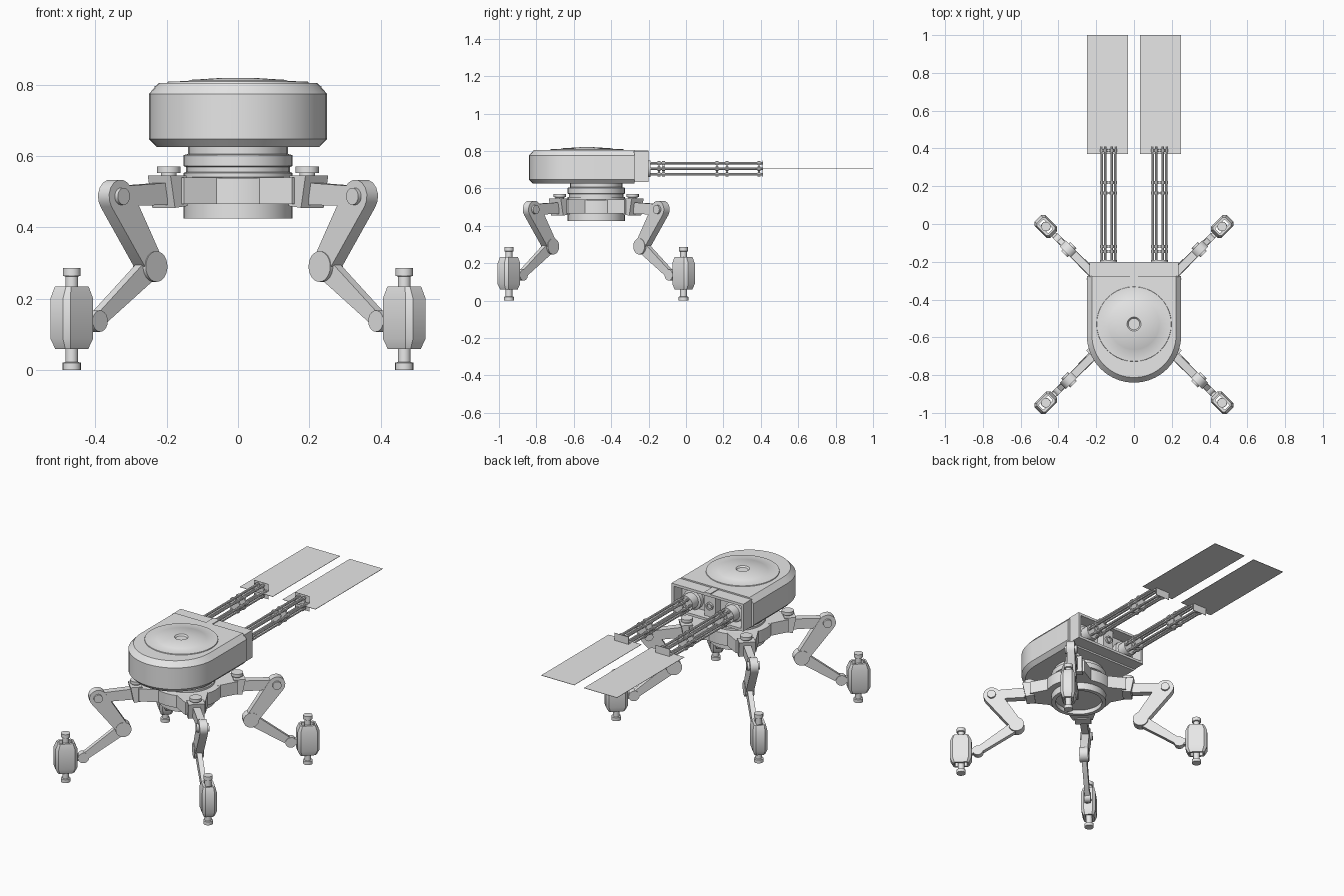
import bpy, bmesh, math
from mathutils import Matrix, Vector

if "Cube" in bpy.data.objects:
    bpy.data.objects.remove(bpy.data.objects["Cube"])

GREY = bpy.data.materials.new("light_grey")
GREY.diffuse_color = (0.8, 0.8, 0.8, 1)
GREY.use_nodes = True
GREY.node_tree.nodes["Principled BSDF"].inputs["Base Color"].default_value = GREY.diffuse_color
HUB_Y = -0.48
I = Matrix.Identity(4)


def loft(name, rings, m=I, closed=False):
    """Skin a list of equal-length rings; cap the ends unless closed on itself."""
    bm = bmesh.new()
    vs = [[bm.verts.new(m @ Vector(p)) for p in ring] for ring in rings]
    n = len(vs[0])
    pairs = list(zip(vs, vs[1:]))
    if closed:
        pairs.append((vs[-1], vs[0]))
    else:
        bm.faces.new(vs[0])
        bm.faces.new(vs[-1])
    for a, b in pairs:
        for i in range(n):
            j = (i + 1) % n
            bm.faces.new((a[i], a[j], b[j], b[i]))
    bmesh.ops.recalc_face_normals(bm, faces=bm.faces)
    me = bpy.data.meshes.new(name)
    bm.to_mesh(me)
    bm.free()
    me.materials.append(GREY)
    ob = bpy.data.objects.new(name, me)
    bpy.context.collection.objects.link(ob)
    return ob


def circle(r, z, n):
    return [(r * math.cos(2 * math.pi * i / n), r * math.sin(2 * math.pi * i / n), z)
            for i in range(n)]


def lathe(name, profile, m=I, n=32, closed=False):
    return loft(name, [circle(r, z, n) for r, z in profile], m, closed)


def along_y(x, y, z):
    """Local z becomes world +y."""
    return Matrix.Translation((x, y, z)) @ Matrix.Rotation(-math.pi / 2, 4, 'X')


def box(name, x0, x1, y0, y1, z0, z1):
    return loft(name, [[(x0, y0, z), (x1, y0, z), (x1, y1, z), (x0, y1, z)] for z in (z0, z1)])


def slab(name, pts, h, m):
    """Extrude an (x, z) outline from y = -h to y = h."""
    return loft(name, [[(x, y, z) for x, z in pts] for y in (-h, h)], m)


def capsule(p, rp, q, rq, n=8):
    """Outline around two circles of different size."""
    dx, dz = q[0] - p[0], q[1] - p[1]
    a, b = math.atan2(dz, dx), math.acos((rp - rq) / math.hypot(dx, dz))
    out = []
    for c, r, s, e in ((q, rq, a - b, a + b), (p, rp, a + b, a + 2 * math.pi - b)):
        for i in range(n + 1):
            t = s + (e - s) * i / n
            out.append((c[0] + r * math.cos(t), c[1] + r * math.sin(t)))
    return out


# Turret shell: rounded front, flat rear, chamfered rims
def shell_ring(inset, z):
    r = 0.25 - inset
    arc = [(r * math.cos(t), -0.59 + r * math.sin(t), z)
           for t in (math.pi + math.pi * i / 20 for i in range(21))]
    return arc + [(r, -0.275, z), (-r, -0.275, z)]


loft("turret_shell", [shell_ring(i, z) for i, z in
                      ((0.022, 0.625), (0, 0.648), (0, 0.775), (0.027, 0.805))])
lathe("roof_disc", [(0.2, 0.8), (0.197, 0.809), (0.14, 0.811), (0.135, 0.814),
                    (0.037, 0.82), (0.03, 0.812)], Matrix.Translation((0, -0.53, 0)), 40)

# Open rear housing with a central divider
def frame_ring(x, y, z0, z1):
    return [(-x, y, z0), (x, y, z0), (x, y, z1), (-x, y, z1)]


loft("rear_housing", [frame_ring(0.235, -0.28, 0.635, 0.797), frame_ring(0.235, -0.2, 0.635, 0.797),
                      frame_ring(0.22, -0.2, 0.65, 0.782), frame_ring(0.22, -0.28, 0.65, 0.782)],
     closed=True)
box("rear_divider", -0.035, 0.035, -0.28, -0.225, 0.65, 0.782)
box("rear_roof_rib", -0.02, 0.02, -0.275, -0.2, 0.79, 0.802)
lathe("rear_port", [(0.022, 0), (0.022, 0.012), (0.014, 0.012), (0.014, 0.004)],
      along_y(0, -0.225, 0.715), 16)

# Gun pair: six barrels each, clamps, muzzle plates
for s in (-1, 1):
    x, z = s * 0.135, 0.705
    side = "left" if s < 0 else "right"
    lathe("gun_mount_" + side, [(0.058, 0), (0.058, 0.03), (0.045, 0.035), (0.045, 0.09)],
          along_y(x, -0.28, z), 20)
    for k in range(6):
        t = k * math.pi / 3
        bx, bz = x + 0.035 * math.cos(t), z + 0.035 * math.sin(t)
        prof = [(0.007, 0)]
        for c in (0.135, 0.16, 0.445, 0.5, 0.67):
            prof += [(0.007, c - 0.008), (0.011, c - 0.008), (0.011, c + 0.008), (0.007, c + 0.008)]
        lathe("barrel_" + side, prof + [(0.007, 0.69)], along_y(bx, -0.28, bz), 8)
    for y in (-0.145, -0.12, 0.165, 0.22, 0.39):
        lathe("barrel_clamp_" + side, [(0.036, -0.005), (0.036, 0.005)], along_y(x, y, z), 12)
    box("flash_plate_" + side, x - 0.108 + s * 0.005, x + 0.108 + s * 0.005, 0.37, 1.0,
        z - 0.001, z + 0.001)
    box("muzzle_plate_" + side, x - 0.047, x + 0.047, 0.409, 0.411, z - 0.045, z + 0.045)

# Neck and base
HUB = Matrix.Translation((0, HUB_Y, 0))
lathe("neck", [(0.14, 0.53), (0.153, 0.535), (0.153, 0.553), (0.146, 0.555), (0.146, 0.57),
               (0.153, 0.572), (0.153, 0.603), (0.14, 0.606), (0.14, 0.63)], HUB)
lathe("base_cup", [(0.13, 0.45), (0.13, 0.425), (0.153, 0.425), (0.153, 0.47)], HUB)
lathe("hub_ring", [(0.15, 0.466), (0.19, 0.466), (0.19, 0.538), (0.15, 0.542)], HUB)


# Foot cross-section: rectangle with clipped corners
def clipped(a, b, c, z):
    return [(0.66 + x, y, z) for x, y in
            ((a, b - c), (a - c, b), (c - a, b), (-a, b - c),
             (-a, c - b), (c - a, -b), (a - c, -b), (a, c - b))]


def pin(name, x, z, r, h, m, n=20):
    """Joint disc whose axis runs sideways through the leg."""
    lathe(name, [(r, -h), (r, h)], m @ along_y(x, 0, z), n)


# Four legs, modelled along local +x
SHOULDER, KNEE, ANKLE = (0.487, 0.487), (0.348, 0.29), (0.565, 0.137)
for k, tag in enumerate(("back_right", "back_left", "front_left", "front_right")):
    m = HUB @ Matrix.Rotation(math.radians(45 + 90 * k), 4, 'Z')
    # Hub arm, socket and bolt
    loft("hub_arm_" + tag, [[(0.15, -0.09, z), (0.27, -0.055, z), (0.27, 0.055, z), (0.15, 0.09, z)]
                            for z in (0.466, 0.54)], m)
    slab("socket_" + tag, [(0.245, 0.46), (0.295, 0.455), (0.313, 0.545), (0.25, 0.545)], 0.045, m)
    lathe("socket_bolt_" + tag, [(0.022, 0.54), (0.022, 0.552), (0.033, 0.553), (0.033, 0.571)],
          m @ Matrix.Translation((0.275, 0, 0)), 16)
    slab("arm_link_" + tag, [(0.3, 0.463), (0.487, 0.46), (0.487, 0.515), (0.3, 0.525)], 0.02, m)
    # Upper leg, lower leg and joints
    slab("upper_leg_" + tag, capsule(SHOULDER, 0.047, KNEE, 0.034), 0.022, m)
    pin("shoulder_pin_" + tag, *SHOULDER, 0.024, 0.034, m)
    slab("lower_leg_" + tag, capsule(KNEE, 0.032, ANKLE, 0.02), 0.014, m)
    pin("knee_disc_" + tag, *KNEE, 0.043, 0.025, m, 24)
    pin("ankle_disc_" + tag, *ANKLE, 0.03, 0.018, m)
    slab("ankle_link_" + tag, [(0.565, 0.12), (0.61, 0.12), (0.61, 0.155), (0.565, 0.155)], 0.013, m)
    # Foot block with a slot, and the piston through it
    loft("foot_block_" + tag, [clipped(*p) for p in
         ((0.045, 0.03, 0.01, 0.058), (0.06, 0.04, 0.015, 0.088), (0.06, 0.04, 0.015, 0.2),
          (0.045, 0.032, 0.01, 0.234), (0.036, 0.018, 0.004, 0.234), (0.036, 0.018, 0.004, 0.058))],
         m, closed=True)
    lathe("foot_piston_" + tag, [(0.026, 0), (0.026, 0.02), (0.018, 0.022), (0.018, 0.262),
                                 (0.025, 0.264), (0.025, 0.286)],
          m @ Matrix.Translation((0.66, 0, 0)), 16)

# Smooth round surfaces, keep hard edges
for ob in bpy.context.scene.objects:
    ob.select_set(True)
    bpy.context.view_layer.objects.active = ob
bpy.ops.object.shade_smooth_by_angle(angle=math.radians(30))
